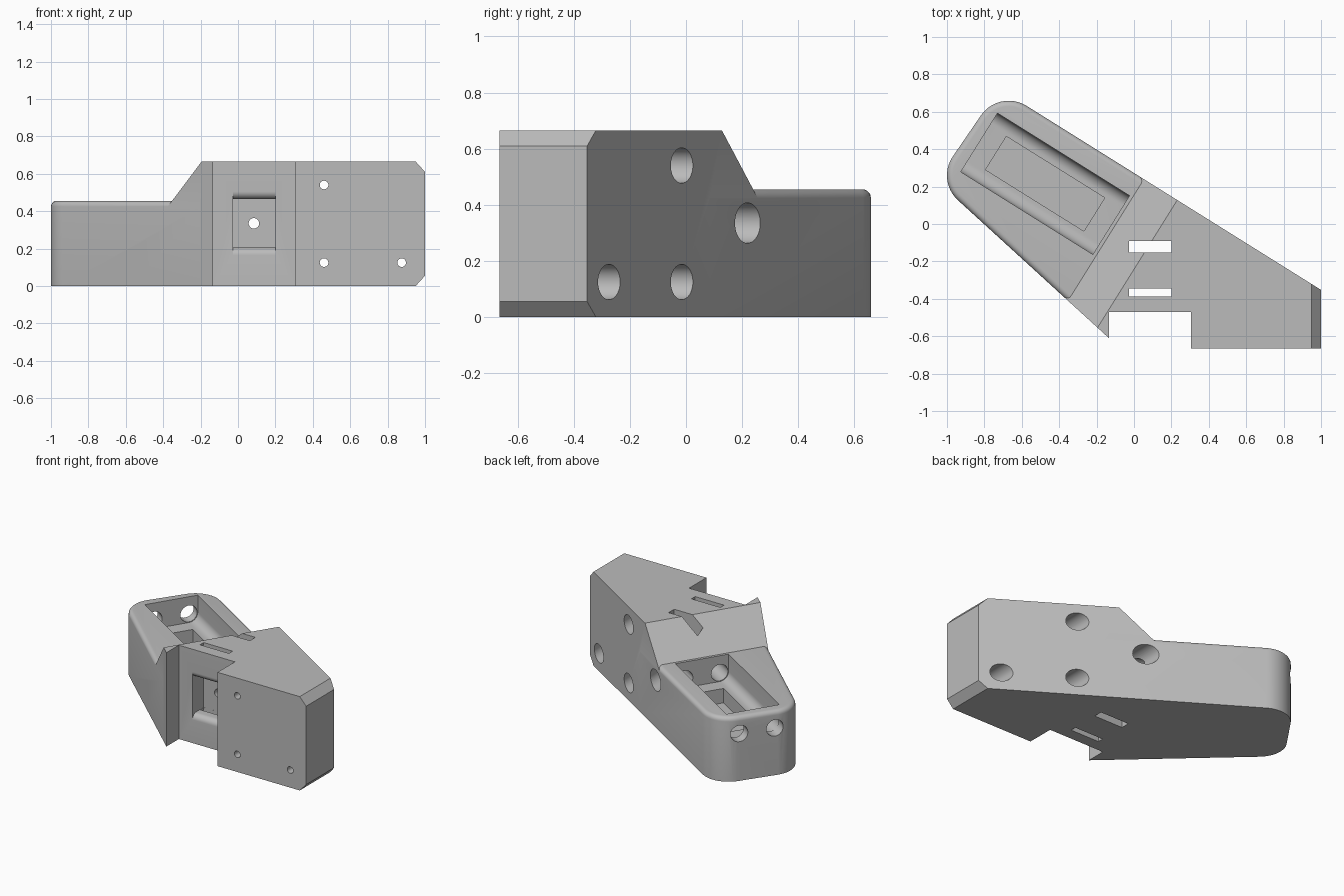
import bpy, bmesh
from math import radians, sin, cos, tan, pi
from mathutils import Matrix, Vector

cube = bpy.data.objects.get("Cube")
if cube:
    bpy.data.objects.remove(cube, do_unlink=True)

H, ARM_H, AXIS_Z = 0.665, 0.455, 0.335
TILT = radians(32)
# Arm frame: x runs along the arm towards the block, origin at pocket centre
ARM = Matrix.Translation((-0.475, 0.215, 0)) @ Matrix.Rotation(-TILT, 4, 'Z')
# Profile frames: (y, z) swept along x, and (x, z) swept along y
YZ = Matrix(((0, 0, 1, 0), (1, 0, 0, 0), (0, 1, 0, 0), (0, 0, 0, 1)))
XZ = Matrix.Rotation(pi / 2, 4, 'X')


def add_object(name, bm):
    bmesh.ops.recalc_face_normals(bm, faces=bm.faces)
    mesh = bpy.data.meshes.new(name)
    bm.to_mesh(mesh)
    bm.free()
    ob = bpy.data.objects.new(name, mesh)
    bpy.context.collection.objects.link(ob)
    return ob


def prism(name, pts, lo, hi, frame=Matrix(), rim=0.0):
    """Sweep a flat outline from lo to hi, optionally rounding the end rim."""
    bm = bmesh.new()
    base = [bm.verts.new((x, y, lo)) for x, y in pts]
    top = [bm.verts.new((x, y, hi)) for x, y in pts]
    n = len(pts)
    bm.faces.new(base[::-1])
    cap = bm.faces.new(top)
    for i in range(n):
        j = (i + 1) % n
        bm.faces.new((base[i], base[j], top[j], top[i]))
    bmesh.ops.recalc_face_normals(bm, faces=bm.faces)
    if rim:
        bmesh.ops.bevel(bm, geom=list(cap.edges), offset=rim, segments=5,
                        profile=0.5, affect='EDGES')
    bm.transform(frame)
    return add_object(name, bm)


def box(name, x0, x1, y0, y1, z0, z1, frame=Matrix()):
    return prism(name, [(x0, y0), (x1, y0), (x1, y1), (x0, y1)], z0, z1, frame)


def rod(name, a, b, r, sides=48):
    a, b = Vector(a), Vector(b)
    bm = bmesh.new()
    bmesh.ops.create_cone(bm, cap_ends=True, segments=sides, radius1=r,
                          radius2=r, depth=(b - a).length)
    turn = (b - a).to_track_quat('Z', 'Y').to_matrix().to_4x4()
    bm.transform(Matrix.Translation((a + b) / 2) @ turn)
    return add_object(name, bm)


def combine(ob, tool, how='DIFFERENCE'):
    mod = ob.modifiers.new("join", 'BOOLEAN')
    mod.operation, mod.solver, mod.object = how, 'EXACT', tool
    bpy.context.view_layer.update()
    graph = bpy.context.evaluated_depsgraph_get()
    mesh = bpy.data.meshes.new_from_object(ob.evaluated_get(graph))
    ob.modifiers.clear()
    ob.data = mesh
    bpy.data.objects.remove(tool, do_unlink=True)


def arc(cx, cy, r, a0, a1, n=12):
    angles = [radians(a0 + (a1 - a0) * i / n) for i in range(n + 1)]
    return [(cx + r * cos(a), cy + r * sin(a)) for a in angles]


# Rounded arm end, and the straight sides that continue from it
end_arc = arc(-0.67, 0.479, 0.18, 58, 148) + arc(-0.82, 0.26, 0.18, 148, 227.6)
p, q = end_arc[0], end_arc[-1]


def back(x):
    return x, p[1] + (p[0] - x) * tan(TILT)


def low(x):
    return x, q[1] - (x - q[0]) / tan(radians(47.6))


# Tall block with its sloping step and chamfered outer end
body = prism("angled_bracket", [
    (0.305, -0.665), (1, -0.665), back(1), back(-0.3), low(-0.55),
    low(-0.135), (-0.135, -0.47), (0.305, -0.47)], 0, H)
step = 0.435
combine(body, prism("step_cutter", [
    (step - 0.6, ARM_H - 0.6), (step + 0.5, ARM_H + 0.5),
    (-2, ARM_H + 0.5), (-2, ARM_H - 0.6)], -1.5, 1.5, ARM @ XZ))
for flip in (False, True):
    tri = [(0.9, 0.72), (1.05, 0.555), (1.1, 0.8)]
    if flip:
        tri = [(x, H - z) for x, z in tri]
    combine(body, prism("chamfer_cutter", tri, -1, 1, XZ))

# Low arm with a softened top rim
combine(body, prism("arm", [back(0.3)] + end_arc + [low(-0.2)], 0, ARM_H,
                    rim=0.03), 'UNION')

# Arm pocket with rounded floor sides, and the deeper well inside it
rod_y, groove = 0.122, 0.063
profile = ([(-0.185, 0.6)] + arc(-rod_y, AXIS_Z, groove, 180, 270)
           + arc(rod_y, AXIS_Z, groove, 270, 360) + [(0.185, 0.6)])
combine(body, prism("pocket_cutter", profile, -0.416, 0.416, ARM @ YZ))
combine(body, box("well_cutter", -0.31, 0.31, -0.105, 0.105, 0.17, 0.4, ARM))

# Rod bores along the arm
for side in (-1, 1):
    combine(body, rod("rod_cutter", ARM @ Vector((-0.7, side * rod_y, AXIS_Z)),
                      ARM @ Vector((0.66, side * rod_y, AXIS_Z)), 0.058))

# Screw hole in the well floor and nut trap underneath
combine(body, rod("screw_cutter", ARM @ Vector((0, 0, 0.09)),
                  ARM @ Vector((0, 0, 0.3)), 0.037))
combine(body, rod("nut_cutter", ARM @ Vector((0, 0, -0.1)),
                  ARM @ Vector((0, 0, 0.08)), 0.095, 6))

# Front window with rounded lips, and the two vertical strap slots
lip = arc(-0.43, 0.505, 0.04, 180, 270, 8)
window = ([(-0.6, 0.505)] + lip + [(-0.345, 0.465)])
window += [(y, 2 * AXIS_Z - z) for y, z in reversed(window)]
combine(body, prism("window_cutter", window, -0.028, 0.2, YZ))
for y0, y1 in ((-0.387, -0.3455), (-0.152, -0.09)):
    combine(body, box("slot_cutter", -0.0275, 0.1995, y0, y1, -0.2, 1))

# Mounting holes: narrow at the front, counterbored from the back
holes = [(x, z, 0.023, 0.063, -0.52) for x in (0.46, 0.875)
         for z in (0.125, 0.54)]
holes.append((0.085, AXIS_Z, 0.028, 0.072, 0.0))
for x, z, r, wide, floor in holes:
    combine(body, rod("hole_cutter", (x, -1, z), (x, floor + 0.1, z), r))
    combine(body, rod("counterbore_cutter", (x, floor, z), (x, 1, z), wide))

# One plain grey, smooth curves with crisp edges
grey = bpy.data.materials.new("plain_grey")
grey.use_nodes = True
colour = (0.5, 0.5, 0.5, 1)
grey.diffuse_color = colour
grey.node_tree.nodes["Principled BSDF"].inputs["Base Color"].default_value = colour
body.data.materials.clear()
body.data.materials.append(grey)
bpy.ops.object.select_all(action='DESELECT')
body.select_set(True)
bpy.context.view_layer.objects.active = body
bpy.ops.object.shade_smooth_by_angle(angle=radians(30))
